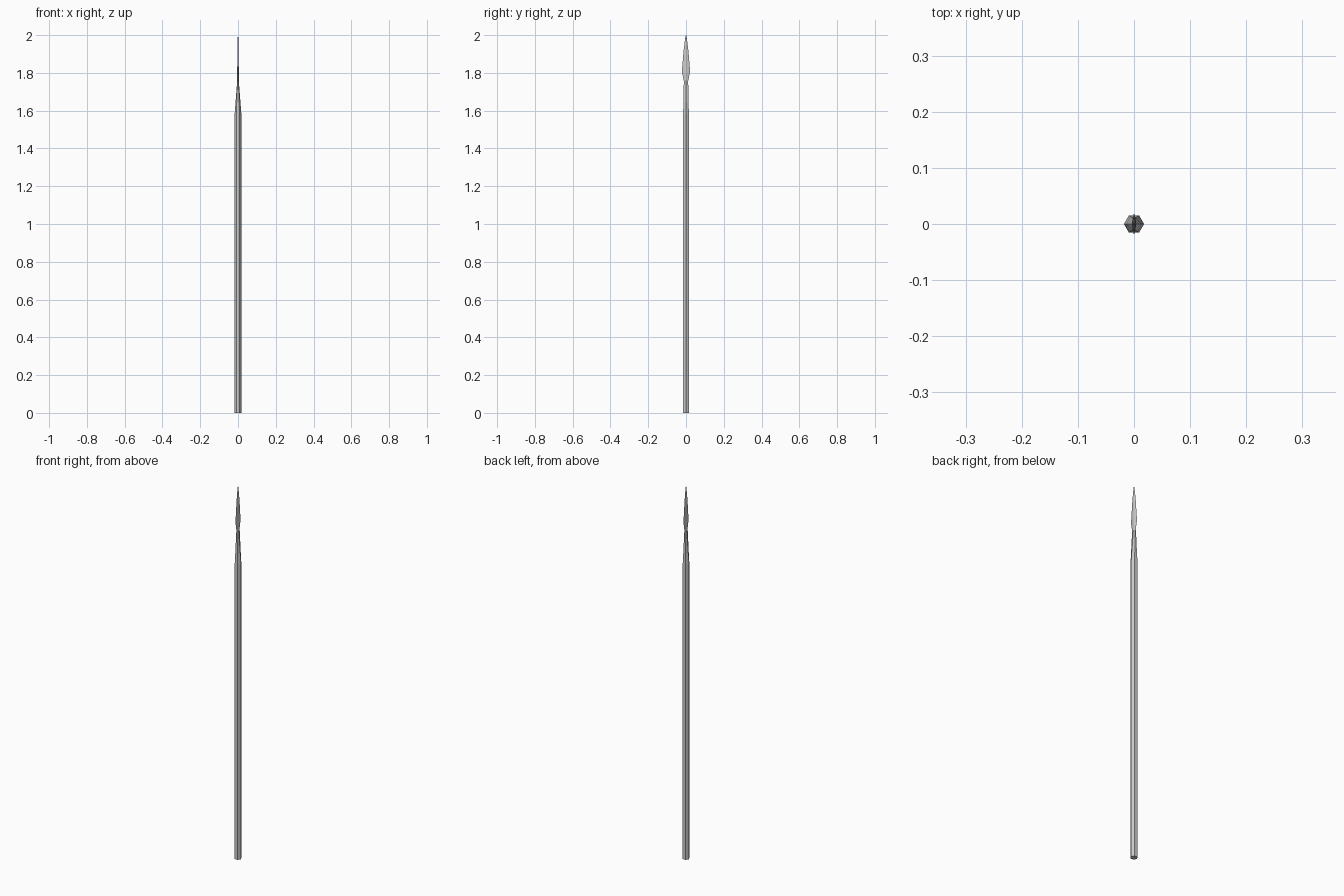
import bpy, bmesh

if "Cube" in bpy.data.objects:
    bpy.data.objects.remove(bpy.data.objects["Cube"])


def loft(name, section, rings):
    """Skin a unit section through rings of (z, half x, half y), capped at both ends."""
    bm = bmesh.new()
    loops = [[bm.verts.new((x * rx, y * ry, z)) for x, y in section]
             for z, rx, ry in rings]
    n = len(section)
    for a, b in zip(loops, loops[1:]):
        for i in range(n):
            j = (i + 1) % n
            bm.faces.new((a[i], a[j], b[j], b[i]))
    bm.faces.new(loops[0][::-1])
    bm.faces.new(loops[-1])
    bmesh.ops.recalc_face_normals(bm, faces=bm.faces)
    mesh = bpy.data.meshes.new(name)
    bm.to_mesh(mesh)
    bm.free()
    obj = bpy.data.objects.new(name, mesh)
    bpy.context.collection.objects.link(obj)
    return obj


HEXAGON = [(1, 0), (0.5, 1), (-0.5, 1), (-1, 0), (-0.5, -1), (0.5, -1)]
DIAMOND = [(1, 0), (0, 1), (-1, 0), (0, -1)]

# six-sided shaft
loft("shaft", HEXAGON, [(0, 0.018, 0.0155), (1.58, 0.018, 0.0155)])

# neck flattening from the shaft into the blade
loft("neck", HEXAGON, [(1.58, 0.018, 0.0155), (1.64, 0.0135, 0.0135),
                       (1.76, 0.004, 0.0115)])

# leaf-shaped blade, thin in x
loft("blade", DIAMOND, [(1.76, 0.004, 0.0125), (1.80, 0.004, 0.020),
                        (1.83, 0.004, 0.020), (1.92, 0.003, 0.0125),
                        (1.98, 0.002, 0.005), (2.0, 0.0008, 0.001)])
